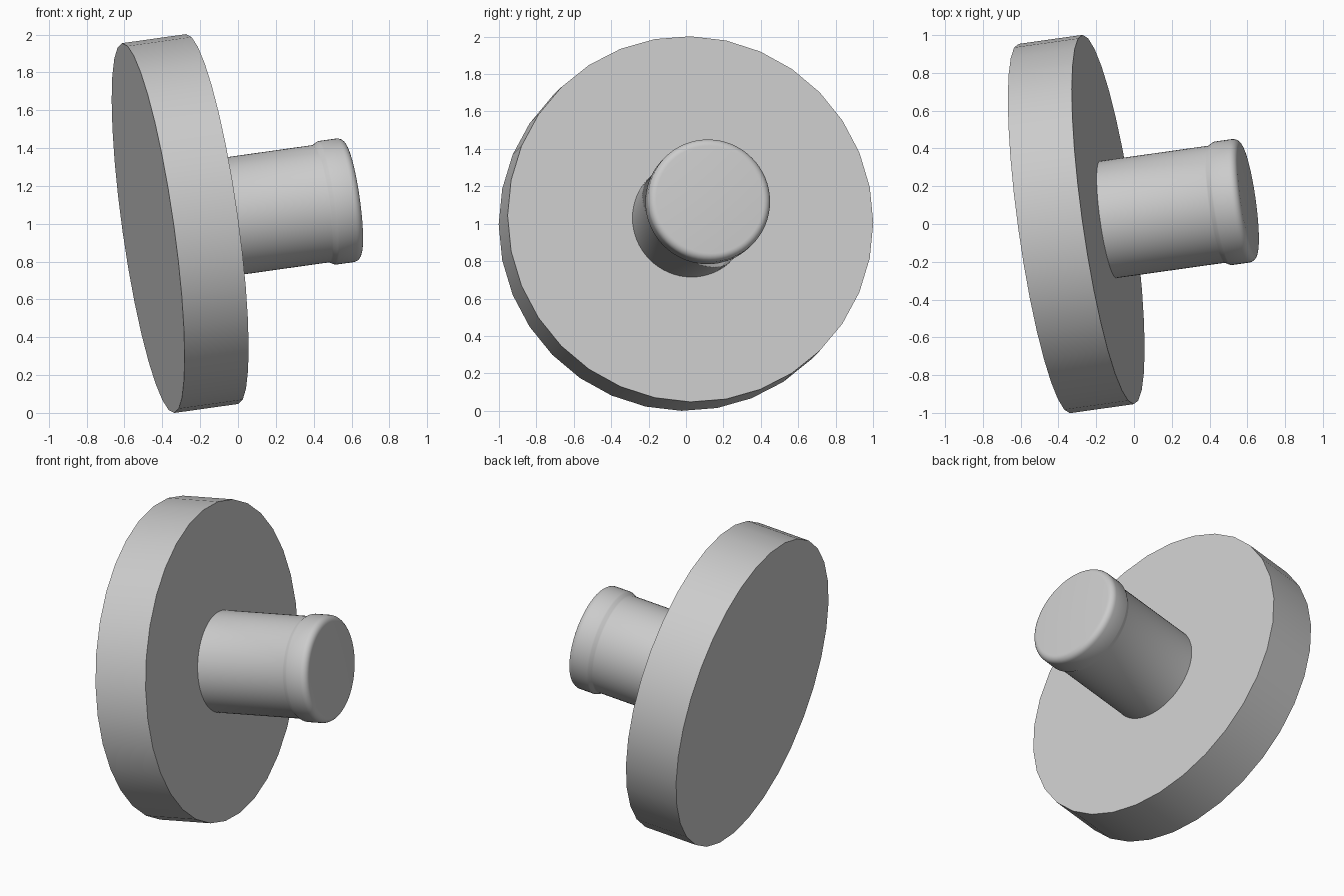
import bpy, bmesh, math
from mathutils import Matrix, Vector

cube = bpy.data.objects.get("Cube")
if cube:
    bpy.data.objects.remove(cube, do_unlink=True)

# Plain grey material
grey = bpy.data.materials.new("plain_grey")
grey.use_nodes = True
colour = (0.6, 0.6, 0.6, 1)
grey.diffuse_color = colour
grey.node_tree.nodes["Principled BSDF"].inputs["Base Color"].default_value = colour

# Tilted frame: local z runs along the shaft, origin at the centre of the disc's outer face
axis = Vector((1, 0.141, 0.141)).normalized()
side = (Vector((0, 1, 0)) - axis * axis.y).normalized()
up = axis.cross(side)
frame = Matrix((side, up, axis)).transposed().to_4x4()
frame.translation = (-0.475, -0.024, 0.977)


def lathe(name, profile, segments):
    """Spin (radius, height) points about the tilted axis and cap both ends."""
    bm = bmesh.new()
    rings = []
    for r, h in profile:
        angles = [math.tau * i / segments for i in range(segments)]
        rings.append([bm.verts.new((r * math.cos(a), r * math.sin(a), h)) for a in angles])
    for low, high in zip(rings, rings[1:]):
        for i in range(segments):
            j = (i + 1) % segments
            bm.faces.new((low[i], low[j], high[j], high[i]))
    bm.faces.new(rings[0][::-1])
    bm.faces.new(rings[-1])
    mesh = bpy.data.meshes.new(name)
    bm.to_mesh(mesh)
    bm.free()
    mesh.materials.append(grey)
    obj = bpy.data.objects.new(name, mesh)
    bpy.context.collection.objects.link(obj)
    obj.matrix_world = frame
    bpy.ops.object.select_all(action='DESELECT')
    obj.select_set(True)
    bpy.context.view_layer.objects.active = obj
    bpy.ops.object.shade_smooth_by_angle(angle=math.radians(35))
    return obj


# Wide disc
lathe("disc", [(0.987, 0), (0.987, 0.345)], 32)

# Shaft with a slightly wider collar, a soft step and a rounded end
end, wide, bevel = 1.1, 0.33, 0.04
profile = [(0.313, 0.34), (0.313, 0.93), (0.316, 0.938), (0.327, 0.956), (wide, 0.965)]
for k in range(7):
    a = math.pi / 2 * k / 6
    profile.append((wide - bevel + bevel * math.cos(a), end - bevel + bevel * math.sin(a)))
lathe("shaft_and_collar", profile, 64)
